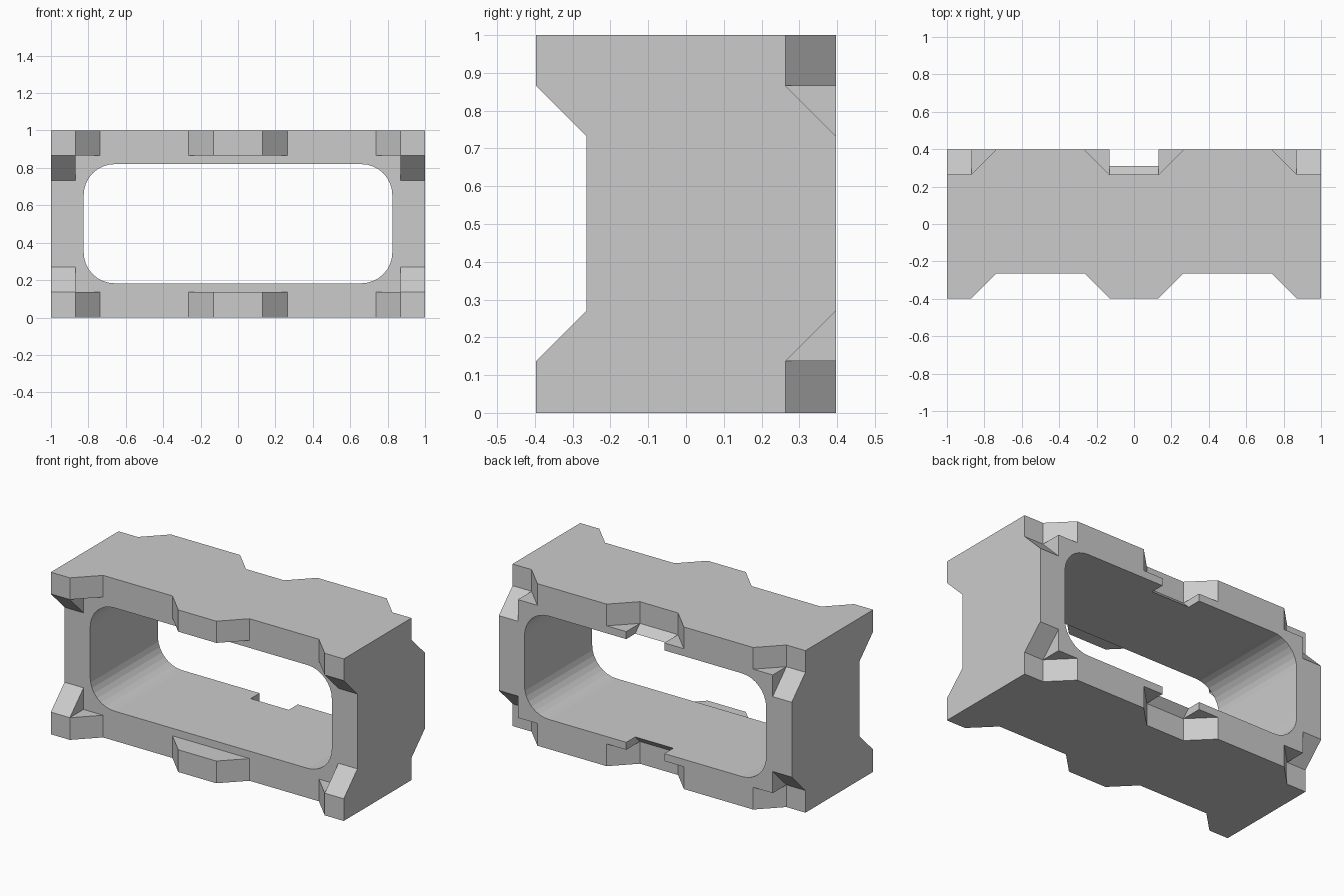
import bpy, bmesh, math

if "Cube" in bpy.data.objects:
    bpy.data.objects.remove(bpy.data.objects["Cube"])

F, K = 0.397, 0.2635        # outer face depth, stepped face depth
D = F - K                   # step size (45 degree ramps)
E = 0.1                     # cutter overshoot
XI, XO = 0.13, 0.87         # inner and outer key edges in x
ZB, ZT = 0.137, 0.866       # lower and upper key edges in z


def prism(name, pts, axis, a, b):
    """Extrude a 2D outline along an axis from a to b."""
    place = {'x': lambda p, t: (t, p[0], p[1]),
             'y': lambda p, t: (p[0], t, p[1]),
             'z': lambda p, t: (p[0], p[1], t)}[axis]
    bm = bmesh.new()
    lo = [bm.verts.new(place(p, a)) for p in pts]
    hi = [bm.verts.new(place(p, b)) for p in pts]
    bm.faces.new(lo)
    bm.faces.new(hi[::-1])
    for i in range(len(pts)):
        j = (i + 1) % len(pts)
        bm.faces.new((lo[i], hi[i], hi[j], lo[j]))
    bmesh.ops.recalc_face_normals(bm, faces=bm.faces)
    mesh = bpy.data.meshes.new(name)
    bm.to_mesh(mesh)
    bm.free()
    ob = bpy.data.objects.new(name, mesh)
    bpy.context.collection.objects.link(ob)
    return ob


def rect(x0, x1, y0, y1):
    return [(x0, y0), (x1, y0), (x1, y1), (x0, y1)]


def cut(pts, axis, a, b):
    """Subtract a prism from the block."""
    cutter = prism("cutter", pts, axis, a, b)
    cutter.hide_render = True
    mod = block.modifiers.new("cut", 'BOOLEAN')
    mod.operation, mod.solver, mod.object = 'DIFFERENCE', 'EXACT', cutter
    bpy.context.view_layer.objects.active = block
    bpy.ops.object.modifier_apply(modifier=mod.name)
    bpy.data.objects.remove(cutter)


block = prism("interlocking_block", rect(-1, 1, 0, 1), 'y', -F, F)

# Rounded window through the block
R, N = 0.165, 8
window = []
for q, (cx, cz) in enumerate([(0.66, 0.655), (-0.66, 0.655), (-0.66, 0.348), (0.66, 0.348)]):
    for i in range(N + 1):
        t = math.pi / 2 * (q + i / N)
        window.append((cx + R * math.cos(t), cz + R * math.sin(t)))
cut(window, 'y', -F - E, F + E)

# Front: cut away everything but the raised corner and middle keys
cut(rect(-XO, XO, -F - E, -K), 'z', ZB, ZT)
cut([(-K, ZB + D), (-K, ZT - D), (-F - E, ZT + E), (-F - E, ZB - E)], 'x', -1 - E, 1 + E)
for s in (-1, 1):
    cut([(s * (XI + D), -K), (s * (XO - D), -K),
         (s * (XO + E), -F - E), (s * (XI - E), -F - E)], 'z', -E, 1 + E)

# Back: matching sockets along the top and bottom edges
for z_in, z_out, dz in ((ZT, 1 + E, -1), (ZB, -E, 1)):
    lo, hi = min(z_in, z_out), max(z_in, z_out)
    ramp = [(K, z_in), (F + E, z_in + dz * (D + E)), (F + E, z_out), (K, z_out)]
    cut([(-XI, K), (XI, K), (XI + D + E, F + E), (-XI - D - E, F + E)], 'z', lo, hi)
    cut(ramp, 'x', -XI, XI)
    for s in (-1, 1):
        cut([(s * XO, K), (s * (XO - D - E), F + E),
             (s * (1 + E), F + E), (s * (1 + E), K)], 'z', lo, hi)
        cut(ramp, 'x', min(s * XO, s * (1 + E)), max(s * XO, s * (1 + E)))
